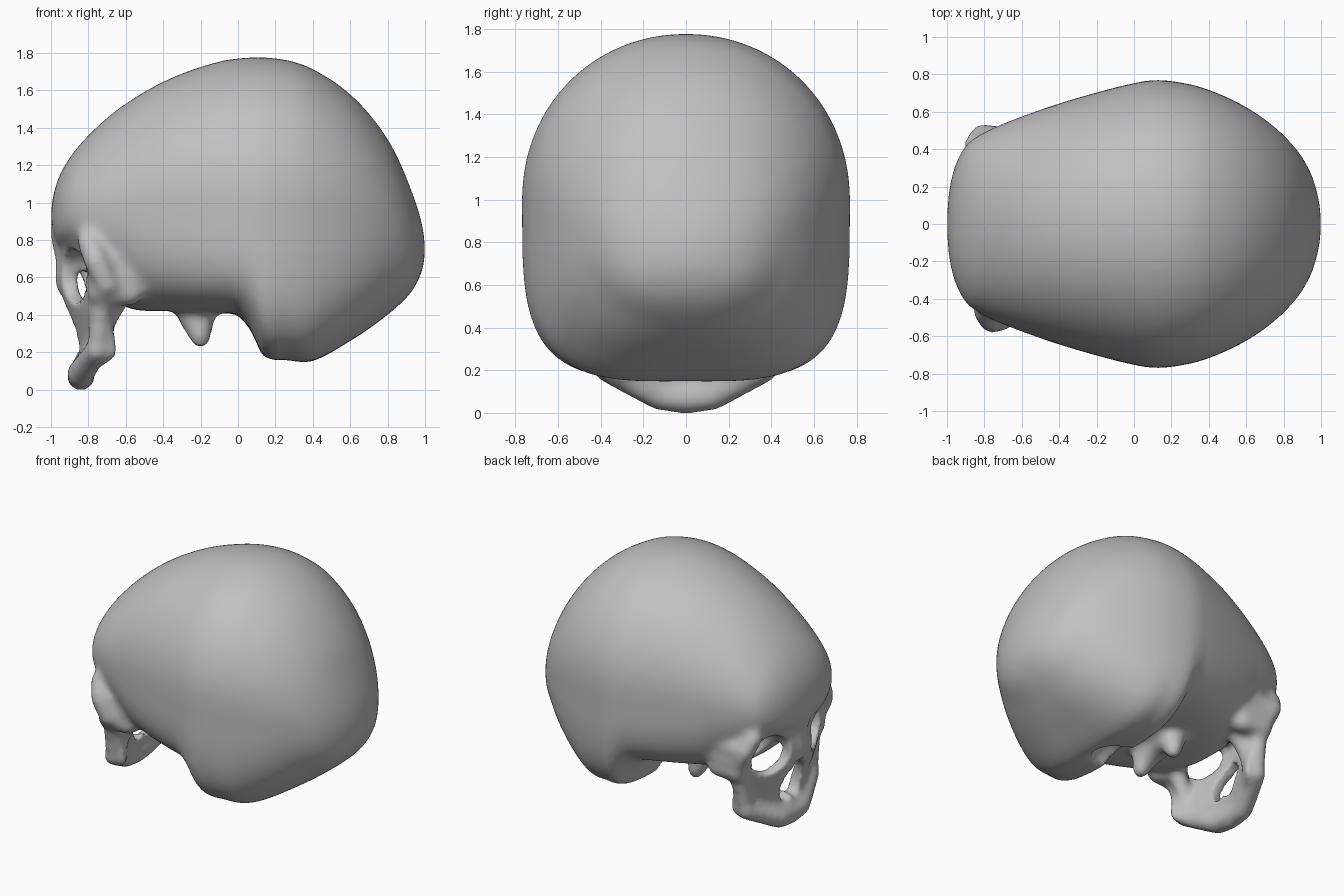
import bpy, bmesh
from math import sin, cos, pi, acos, copysign
from mathutils import Vector

if "Cube" in bpy.data.objects:
    bpy.data.objects.remove(bpy.data.objects["Cube"])

bone = bpy.data.materials.new("bone_grey")
bone.use_nodes = True
GREY = (0.53, 0.53, 0.53, 1)
bone.diffuse_color = GREY
bone.node_tree.nodes["Principled BSDF"].inputs["Base Color"].default_value = GREY

# Cranium stations: x, top, bottom, half width, height of widest point
STATIONS = [
    (-1, .92, .92, 0, .92), (-.975, 1.09, .79, .25, .93), (-.9, 1.24, .74, .42, .95),
    (-.8, 1.36, .62, .49, .97), (-.6, 1.53, .44, .575, .98), (-.35, 1.67, .42, .66, 1),
    (-.1, 1.755, .41, .73, 1), (.03, 1.775, .39, .76, 1), (.08, 1.777, .29, .768, 1),
    (.14, 1.777, .165, .77, 1), (.25, 1.765, .16, .757, 1), (.38, 1.725, .145, .725, 1),
    (.6, 1.58, .26, .625, .95), (.8, 1.34, .4, .475, .86), (.94, 1.03, .54, .285, .77),
    (1, .74, .74, 0, .74)]


def smooth_lookup(t, keys, vals):
    """Cubic interpolation through uneven keys."""
    n = len(keys)
    i = max(k for k in range(n - 1) if k == 0 or keys[k] <= t)

    def slope(k):
        a, b = max(k - 1, 0), min(k + 1, n - 1)
        return (vals[b] - vals[a]) / (keys[b] - keys[a])
    h = keys[i + 1] - keys[i]
    s = (t - keys[i]) / h
    return ((2 * s**3 - 3 * s**2 + 1) * vals[i] + (s**3 - 2 * s**2 + s) * h * slope(i)
            + (3 * s**2 - 2 * s**3) * vals[i + 1] + (s**3 - s**2) * h * slope(i + 1))


def power(v, n):
    return copysign(abs(v) ** (2 / n), v)


def add_cranium(bm, rings=48, segs=56):
    keys = [acos(-s[0]) for s in STATIONS]
    cols = list(zip(*STATIONS))
    loops = []
    for i in range(1, rings):
        t = pi * i / rings
        x = -cos(t)
        top, low, wide, mid = (smooth_lookup(t, keys, c) for c in cols[1:])
        # Boxy underside around the ears, rounder towards both ends
        boxy = 2.4 + 1.6 * max(0, 1 - 2 * (x - .1) ** 2)
        loop = []
        for j in range(segs):
            a = 2 * pi * j / segs
            n, height = (2.05, top - mid) if sin(a) > 0 else (boxy, mid - low)
            loop.append(bm.verts.new((x, wide * power(cos(a), n),
                                      mid + height * power(sin(a), n))))
        loops.append(loop)
    for a, b in zip(loops, loops[1:]):
        for j in range(segs):
            k = (j + 1) % segs
            bm.faces.new((a[j], a[k], b[k], b[j]))
    for loop, end in ((loops[0], STATIONS[0]), (loops[-1], STATIONS[-1])):
        tip = bm.verts.new((end[0], 0, end[1]))
        for j in range(segs):
            bm.faces.new((loop[j], loop[(j + 1) % segs], tip))


def add_ball(bm, loc, size):
    made = bmesh.ops.create_icosphere(bm, subdivisions=2, radius=1)
    for v in made["verts"]:
        v.co = Vector(c * s for c, s in zip(v.co, size)) + Vector(loc)


def add_chain(bm, points, steps=4):
    """A rounded strut through points given as x, y, z, radius."""
    for p, q in zip(points, points[1:]):
        for i in range(steps + 1):
            x, y, z, r = Vector(p).lerp(Vector(q), i / steps)
            add_ball(bm, (x, y, z), (r, r, r))


# Face plate: front edge by height, bowed back towards the cheeks
FRONT_Z = [0, .1, .18, .3, .45, .58, .7, .85]
FRONT_X = [-.89, -.91, -.86, -.88, -.93, -.96, -.95, -.97]


def add_face_plate(bm, nu=24, nv=20, thick=.09):
    sheets = []
    for back in (0, thick):
        sheet = []
        for j in range(nv + 1):
            row = []
            for i in range(nu + 1):
                side = 2 * i / nu - 1
                t = j / nv
                y = side * (.40 + .09 * t)
                low = .02 + .9 * y * y
                z = low + (.84 - low) * t
                x = smooth_lookup(z, FRONT_Z, FRONT_X) + .85 * y * y + back
                row.append(bm.verts.new((x, y, z)))
            sheet.append(row)
        sheets.append(sheet)
    f, b = sheets
    for j in range(nv):
        for i in range(nu):
            bm.faces.new((f[j][i], f[j + 1][i], f[j + 1][i + 1], f[j][i + 1]))
            bm.faces.new((b[j][i], b[j][i + 1], b[j + 1][i + 1], b[j + 1][i]))
    rim = ([(0, i) for i in range(nu)] + [(j, nu) for j in range(nv)]
           + [(nv, i) for i in range(nu, 0, -1)] + [(j, 0) for j in range(nv, 0, -1)])
    for (j, i), (m, k) in zip(rim, rim[1:] + rim[:1]):
        bm.faces.new((f[j][i], f[m][k], b[m][k], b[j][i]))


def finish(bm, name):
    bmesh.ops.recalc_face_normals(bm, faces=bm.faces)
    mesh = bpy.data.meshes.new(name)
    bm.to_mesh(mesh)
    bm.free()
    obj = bpy.data.objects.new(name, mesh)
    bpy.context.collection.objects.link(obj)
    mesh.materials.append(bone)
    mesh.shade_smooth()
    return obj


def remesh(obj, name, size):
    m = obj.modifiers.new(name, "REMESH")
    m.mode = "VOXEL"
    m.voxel_size = size
    m.use_smooth_shade = True


def soften(obj, name, rounds):
    m = obj.modifiers.new(name, "SMOOTH")
    m.factor = .5
    m.iterations = rounds


body = bmesh.new()
add_cranium(body)
add_face_plate(body)
# Nasal bridge
add_chain(body, [(-.94, 0, .82, .07), (-.91, 0, .7, .07), (-.925, 0, .57, .06)])
for s in (1, -1):
    # Tooth-bearing arch of the upper jaw
    add_chain(body, [(x, s * y, z, r) for x, y, z, r in [
        (-.84, 0, .07, .08), (-.84, .12, .085, .08), (-.79, .28, .16, .07),
        (-.755, .38, .21, .065)]])
    # Outer eye rim and cheek; the right one flares further
    flare = 0 if s > 0 else .05
    add_chain(body, [(x + flare, s * (y + flare * (z > .4)), z, r) for x, y, z, r in [
        (-.85, .42, .79, .065), (-.81, .47, .69, .07), (-.75, .46, .56, .065)]])
    add_chain(body, [(-.72, s * .44, .54, .07), (-.74, s * .41, .38, .06),
                     (-.75, s * .38, .24, .06)])
    # Temple wall joining the eye rim to the cranium
    for z in (.52, .60, .69):
        add_chain(body, [(-.74, s * .46, z, .07), (-.58, s * .44, z, .08)])
    # Back of the jaw rising to the skull base
    add_chain(body, [(-.74, s * .35, .24, .06), (-.71, s * .33, .36, .06),
                     (-.64, s * .32, .50, .07)])
    # Process under the skull base
    add_chain(body, [(-.23, 0, .42, .1), (-.22, s * .13, .39, .1),
                     (-.205, s * .16, .31, .07), (-.2, s * .17, .27, .055)])
skull = finish(body, "skull")

# Openings: eye sockets, nose and spinal opening
cut = bmesh.new()
for s in (1, -1):
    add_ball(cut, (-.85, s * .26, .61), (.28, .15, .145))
    add_ball(cut, (-.88, s * .05, .31), (.2, .075, .14))
add_ball(cut, (-.88, 0, .4), (.2, .07, .11))
add_ball(cut, (.17, 0, .17), (.17, .15, .13))
cutter = finish(cut, "opening_cutter")
cutter.hide_render = True
cutter.hide_viewport = True
remesh(cutter, "fuse", .025)

# Fuse the parts, cut the openings, and round everything off
remesh(skull, "fuse", .022)
soften(skull, "blend", 5)
openings = skull.modifiers.new("openings", "BOOLEAN")
openings.operation = "DIFFERENCE"
openings.object = cutter
openings.solver = "MANIFOLD"
remesh(skull, "even_out", .02)
soften(skull, "round_edges", 5)
